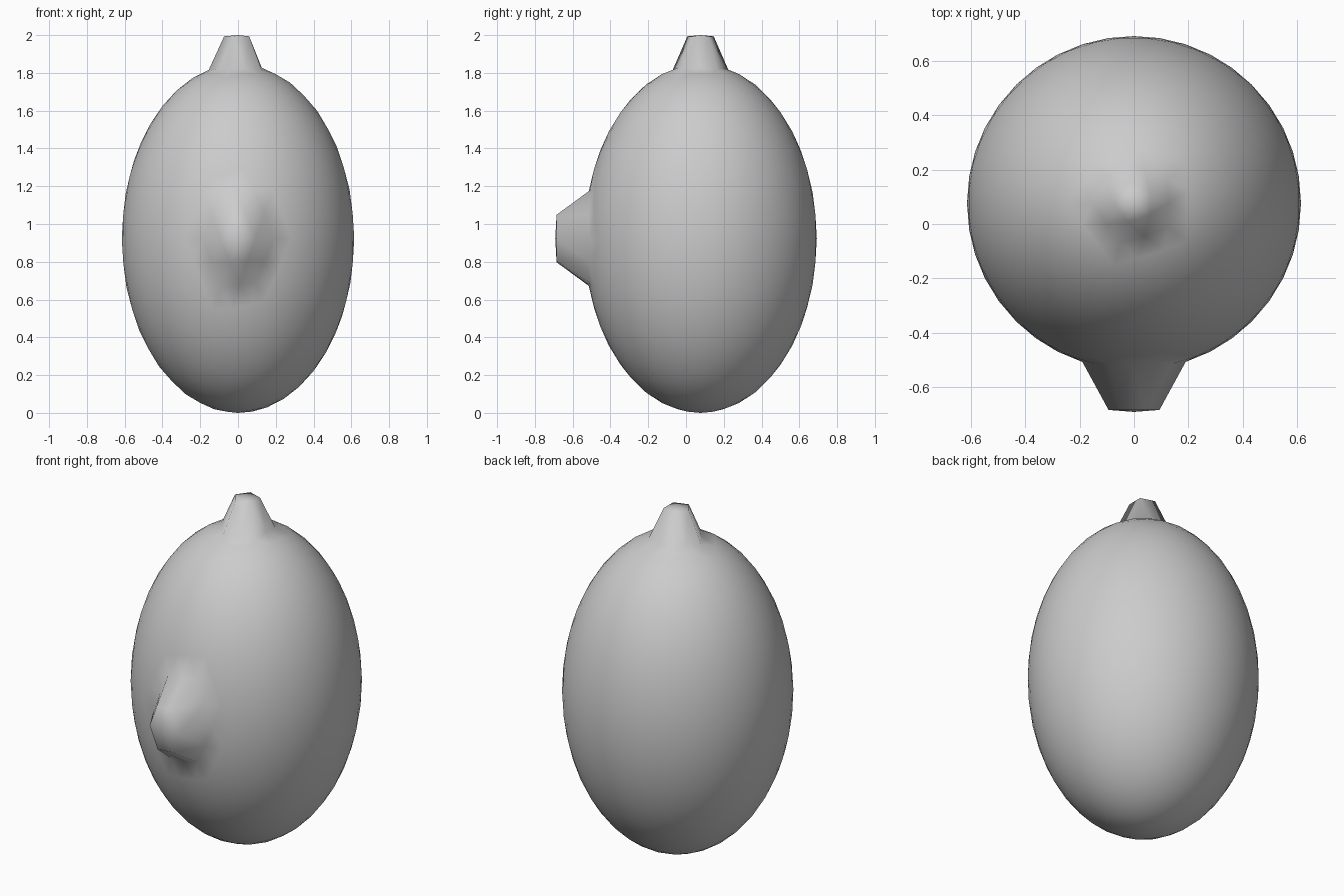
import bpy, bmesh
from mathutils import Matrix, Vector

if "Cube" in bpy.data.objects:
    bpy.data.objects.remove(bpy.data.objects["Cube"])

R = 0.6154           # horizontal radius
H = R * 1.5          # vertical radius
PULL = R * 0.25      # how far each nub stands out

bm = bmesh.new()
bmesh.ops.create_icosphere(bm, subdivisions=4, radius=1.0)
bmesh.ops.rotate(bm, verts=bm.verts, cent=(0, 0, 0), matrix=Matrix.Rotation(3.14159265, 3, 'Z'))


def pull_nub(direction):
    """Pick the vertex facing the direction plus its ring of neighbours."""
    d = Vector(direction)
    tip = max(bm.verts, key=lambda v: v.co.dot(d))
    return [tip] + [e.other_vert(tip) for e in tip.link_edges], d * PULL


# stem on top, snout at the front
nubs = [pull_nub((0, 0, 1)), pull_nub((0, -1, 0))]

# stretch into an egg, then pull out both nubs
for v in bm.verts:
    v.co = Vector((v.co.x * R, v.co.y * R + PULL / 2, v.co.z * H + H))
for verts, offset in nubs:
    for v in verts:
        v.co += offset

for f in bm.faces:
    f.smooth = True
mesh = bpy.data.meshes.new("egg_body")
bm.to_mesh(mesh)
bm.free()
bpy.context.collection.objects.link(bpy.data.objects.new("egg_body", mesh))
